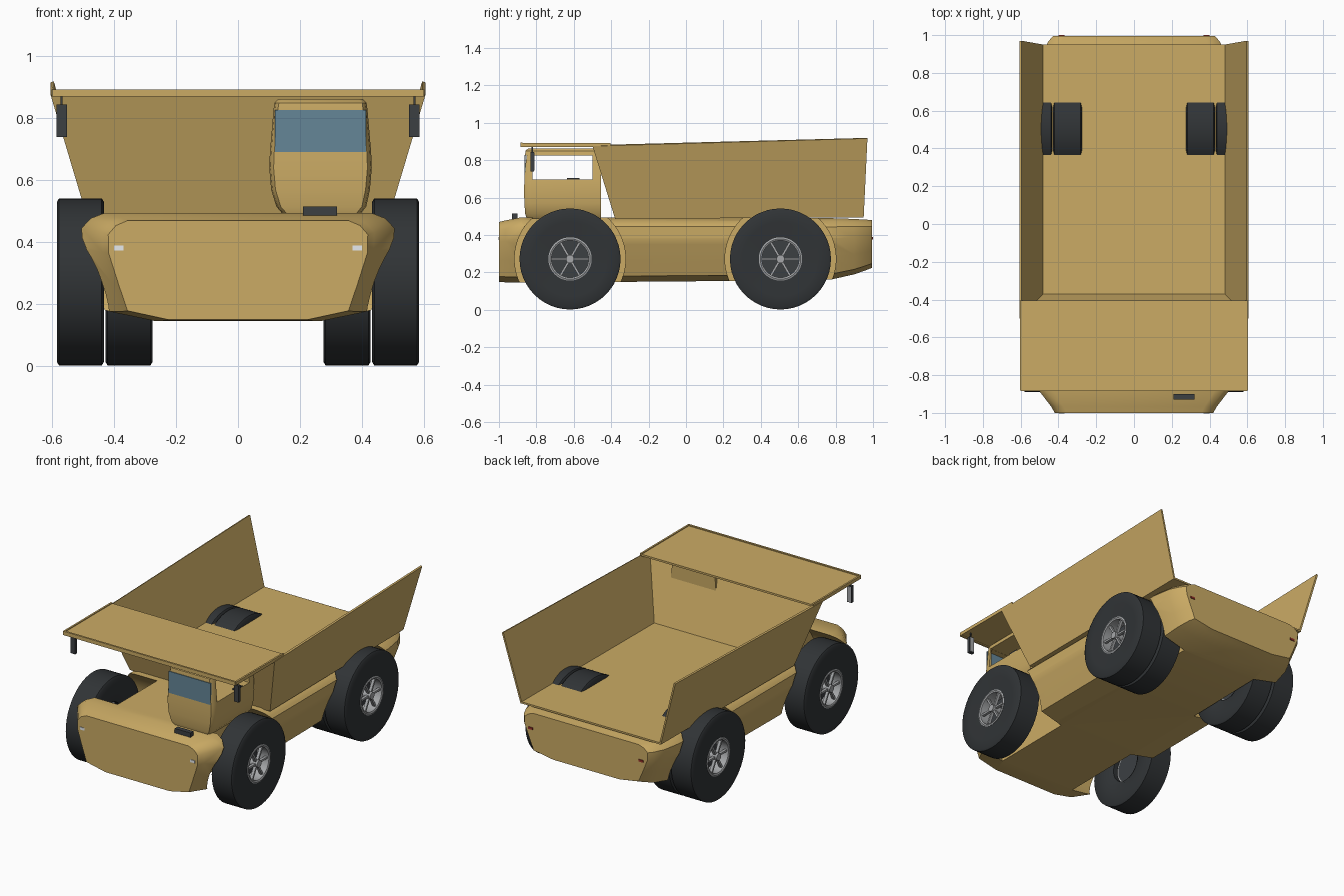
import bpy, bmesh
from math import sin, cos, pi, radians
from mathutils import Vector

if "Cube" in bpy.data.objects:
    bpy.data.objects.remove(bpy.data.objects["Cube"])


def material(name, rgb):
    m = bpy.data.materials.new(name)
    m.diffuse_color = (*rgb, 1)
    m.use_nodes = True
    m.node_tree.nodes["Principled BSDF"].inputs["Base Color"].default_value = m.diffuse_color
    return m


YELLOW = material("yellow_paint", (0.60, 0.41, 0.13))
RUBBER = material("rubber", (0.03, 0.034, 0.037))
STEEL = material("steel", (0.38, 0.39, 0.40))
DARK = material("dark_trim", (0.045, 0.05, 0.055))
GLASS = material("glass", (0.13, 0.24, 0.31))
WHITE = material("lamp_white", (0.8, 0.83, 0.85))
RED = material("lamp_red", (0.3, 0.03, 0.02))


def finish(name, bm, mat, angle=None):
    bmesh.ops.recalc_face_normals(bm, faces=bm.faces)
    me = bpy.data.meshes.new(name)
    bm.to_mesh(me)
    bm.free()
    ob = bpy.data.objects.new(name, me)
    bpy.context.collection.objects.link(ob)
    me.materials.append(mat)
    if angle:
        smooth(ob, angle)
    return ob


def select(ob):
    bpy.ops.object.select_all(action='DESELECT')
    ob.select_set(True)
    bpy.context.view_layer.objects.active = ob


def smooth(ob, angle):
    select(ob)
    bpy.ops.object.shade_smooth_by_angle(angle=radians(angle))


def loft(name, rings, mat, angle=None, wrap=False):
    """Skin a list of closed rings; cap the ends unless it wraps round."""
    bm = bmesh.new()
    vs = [[bm.verts.new(p) for p in r] for r in rings]
    n = len(rings[0])
    pairs = list(zip(vs, vs[1:])) + ([(vs[-1], vs[0])] if wrap else [])
    for a, b in pairs:
        for i in range(n):
            j = (i + 1) % n
            bm.faces.new((a[i], a[j], b[j], b[i]))
    if not wrap:
        bm.faces.new(vs[0])
        bm.faces.new(vs[-1])
    return finish(name, bm, mat, angle)


def box(name, lo, hi, mat):
    (x0, y0, z0), (x1, y1, z1) = lo, hi
    return loft(name, [[(x0, y0, z), (x1, y0, z), (x1, y1, z), (x0, y1, z)] for z in (z0, z1)], mat)


def revolve(name, profile, x0, s, y, z, mat, wrap_n=48):
    """Spin an (axial, radius) loop about a wheel axle; s is the side."""
    rings = []
    for k in range(wrap_n):
        t = 2 * pi * k / wrap_n
        rings.append([(s * (x0 + a), y + r * cos(t), z + r * sin(t)) for a, r in profile])
    return loft(name, rings, mat, 35, wrap=True)


def drum(name, xa, xb, r, y, z, mat, n=48):
    rings = [[(x, y + r * cos(2 * pi * k / n), z + r * sin(2 * pi * k / n)) for k in range(n)]
             for x in (xa, xb)]
    return loft(name, rings, mat, 35)


def cut(ob, cutter):
    m = ob.modifiers.new("cut", 'BOOLEAN')
    m.object, m.operation, m.solver = cutter, 'DIFFERENCE', 'EXACT'
    select(ob)
    bpy.ops.object.modifier_apply(modifier=m.name)
    bpy.data.objects.remove(cutter)


AXLES = {"front": -0.62, "rear": 0.505}
AZ = 0.272

# chassis body lofted along y, with wheel wells cut out
half = [(.27, 0), (.43, .09), (.465, .36), (.503, .67), (.505, .86), (.475, .95), (.43, 1)]
rings = []
for y, sx, zb, zt in [(-1, .83, .15, .47), (-.965, .87, .147, .478), (-.88, 1, .145, .495),
                      (.3, 1, .155, .492), (.78, 1, .163, .49), (.9, .96, .19, .486),
                      (.965, .90, .213, .482), (.995, .85, .225, .48)]:
    right = [(sx * x, y, zb + h * (zt - zb)) for x, h in half]
    rings.append(right + [(-x, yy, z) for x, yy, z in reversed(right)])
body = loft("chassis_body", rings, YELLOW)
for y in AXLES.values():
    for s in (-1, 1):
        cut(body, drum("well_cutter", s * .268, s * .75, .297, y, AZ, YELLOW))
smooth(body, 40)

# wheels: single at the front, doubled at the rear
TYRE = [(0, .14), (0, .258), (.007, .27), (.145, .27), (.152, .258), (.15, .2), (.146, .115),
        (.10, .108), (.02, .108)]
RIM = [(.148, .116), (.151, .108), (.147, .099), (.05, .099), (.05, .109)]


def wheel(name, x0, s, y):
    revolve(name + "_tyre", TYRE, x0, s, y, AZ, RUBBER)
    revolve(name + "_rim", RIM, x0, s, y, AZ, STEEL)
    drum(name + "_disc", s * (x0 + .05), s * (x0 + .065), .1, y, AZ, DARK)
    drum(name + "_hub", s * (x0 + .065), s * (x0 + .15), .022, y, AZ, STEEL, 20)
    for k in range(6):
        t = k * pi / 3
        d, w = Vector((0, cos(t), sin(t))), Vector((0, -sin(t), cos(t))) * .006
        c = Vector((0, y, AZ))
        ring = []
        for r in (.018, .102):
            p = c + d * r
            ring.append([p + w * u + Vector((s * (x0 + a), 0, 0))
                         for u, a in ((-1, .12), (1, .12), (1, .138), (-1, .138))])
        loft(f"{name}_spoke_{k}", ring, STEEL)


for s, side in ((-1, "left"), (1, "right")):
    wheel(f"front_{side}_wheel", .433, s, AXLES["front"])
    wheel(f"rear_{side}_outer_wheel", .433, s, AXLES["rear"])
    wheel(f"rear_{side}_inner_wheel", .276, s, AXLES["rear"])

# open dump bed: floor, sloping front wall, flared side walls
bm = bmesh.new()
L, R = [[bm.verts.new((s * x, y, z)) for x, y, z in
         [(.485, -.375, .492), (.485, .95, .500), (.6, .97, .918), (.6, -.495, .878)]]
        for s in (-1, 1)]
bm.faces.new((L[0], L[1], R[1], R[0]))
bm.faces.new((L[0], R[0], R[3], L[3]))
bm.faces.new(L)
bm.faces.new(R)
bed = finish("dump_bed", bm, YELLOW)
sol = bed.modifiers.new("thickness", 'SOLIDIFY')
sol.thickness, sol.offset = .011, 0
sol.use_even_offset = True

# canopy over the cab with a slim raised rim
box("canopy", (-.6, -.88, .876), (.6, -.405, .888), YELLOW)
box("canopy_front_rim", (-.6, -.885, .870), (.6, -.873, .894), YELLOW)
for s in (-1, 1):
    a, b = sorted((s * .592, s * .603))
    box("canopy_side_rim", (a, -.88, .872), (b, -.405, .893), YELLOW)

# cab shell, lofted upward, with see-through side windows and glass front
cab_rings = []
for z, xl, xr, yf in [(.485, .15, .39, -.85), (.515, .124, .414, -.86), (.57, .107, .426, -.864),
                      (.64, .101, .432, -.866), (.69, .103, .430, -.864), (.83, .115, .418, -.86),
                      (.85, .118, .415, -.858), (.862, .13, .403, -.845)]:
    c = .014
    cab_rings.append([(xr, -.455, z), (xr, yf + .04, z), (xr - .004, yf + c, z), (xr - c, yf, z),
                      (xl + c, yf, z), (xl + .004, yf + c, z), (xl, yf + .04, z), (xl, -.455, z)])
cab = loft("cab", cab_rings, YELLOW)
cut(cab, box("side_window_cutter", (0, -.82, .698), (.6, -.50, .825), YELLOW))
cut(cab, box("front_window_cutter", (.122, -.9, .694), (.411, -.79, .824), YELLOW))
smooth(cab, 35)
box("windshield", (.119, -.864, .691), (.414, -.857, .827), GLASS)
box("dash_handle", (.405, -.635, .690), (.429, -.57, .706), DARK)
box("hood_step", (.21, -.93, .487), (.32, -.90, .515), DARK)

# hanging mirrors and lamps, mirrored left and right
for s, side in ((-1, "left"), (1, "right")):
    a, b = sorted((s * .553, s * .586))
    box(f"{side}_mirror", (a, -.832, .74), (b, -.812, .845), DARK)
    box(f"{side}_mirror_glass", (a + .003, -.813, .745), (b - .003, -.809, .84), STEEL)
    box(f"{side}_mirror_stem", (s * .57 - .004, -.826, .84), (s * .57 + .004, -.818, .88), DARK)
    a, b = sorted((s * .369, s * .4))
    box(f"{side}_headlamp", (a, -1.003, .373), (b, -.99, .389), WHITE)
    box(f"{side}_tail_lamp", (a, .985, .376), (b, 1.0, .389), RED)
